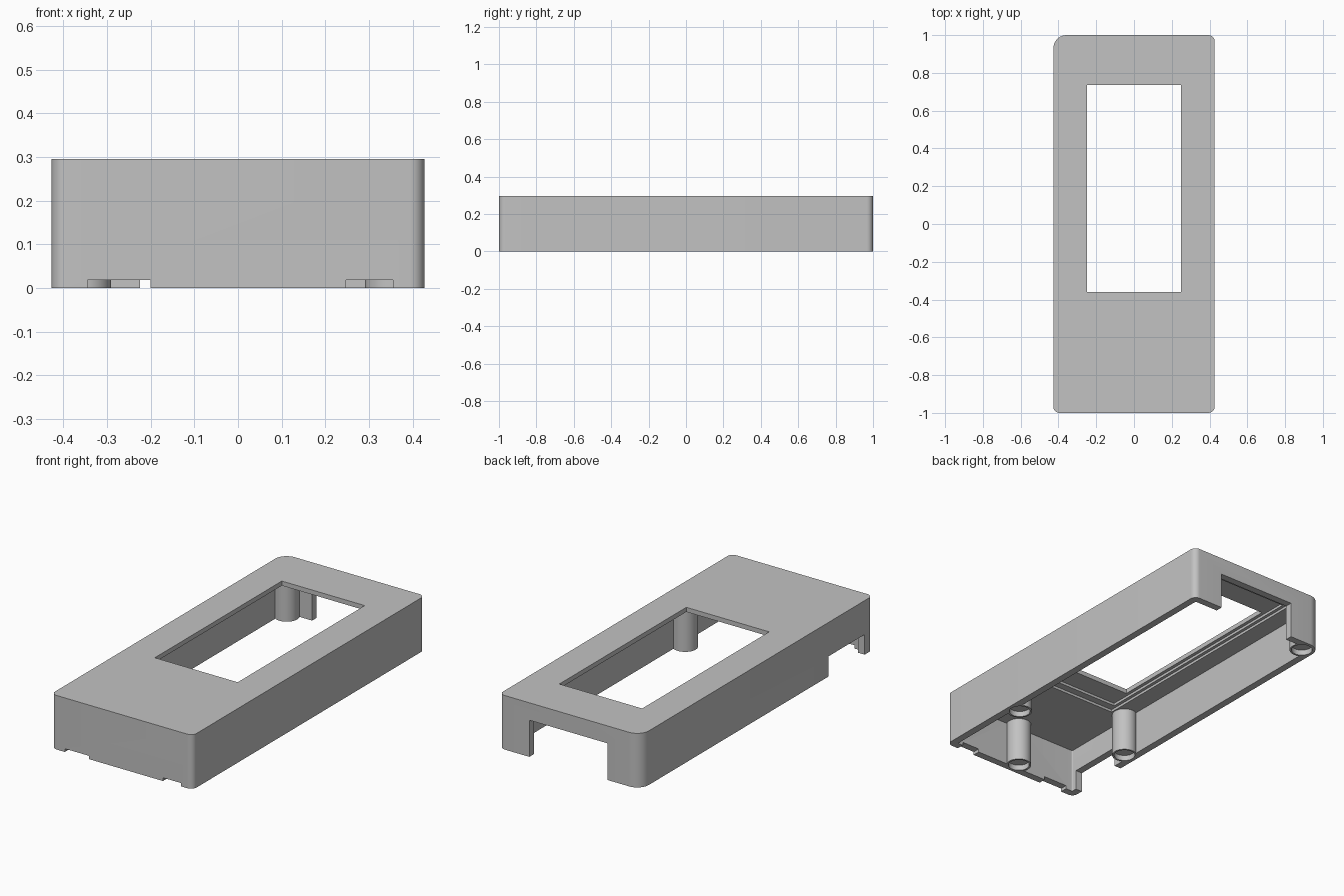
import bpy, bmesh, math

if "Cube" in bpy.data.objects:
    bpy.data.objects.remove(bpy.data.objects["Cube"], do_unlink=True)

grey = bpy.data.materials.new("light_grey_plastic")
grey.use_nodes = True
colour = (0.54, 0.54, 0.54, 1)
grey.diffuse_color = colour
grey.node_tree.nodes["Principled BSDF"].inputs["Base Color"].default_value = colour


def prism(name, outline, z0, z1):
    """Extrude a flat outline from z0 up to z1."""
    bm = bmesh.new()
    face = bm.faces.new([bm.verts.new((x, y, z0)) for x, y in outline])
    top = bmesh.ops.extrude_face_region(bm, geom=[face])["geom"]
    moved = [v for v in top if isinstance(v, bmesh.types.BMVert)]
    bmesh.ops.translate(bm, verts=moved, vec=(0, 0, z1 - z0))
    bmesh.ops.recalc_face_normals(bm, faces=bm.faces)
    mesh = bpy.data.meshes.new(name)
    bm.to_mesh(mesh)
    bm.free()
    mesh.materials.append(grey)
    obj = bpy.data.objects.new(name, mesh)
    bpy.context.collection.objects.link(obj)
    return obj


def box(name, x0, x1, y0, y1, z0, z1):
    return prism(name, [(x0, y0), (x1, y0), (x1, y1), (x0, y1)], z0, z1)


def disc(name, x, y, r, z0, z1, n=40):
    steps = [2 * math.pi * i / n for i in range(n)]
    return prism(name, [(x + r * math.cos(a), y + r * math.sin(a)) for a in steps], z0, z1)


def rounded(hx, hy, radius, back_radius, n=10):
    """Rounded rectangle with one larger corner at -x, +y."""
    points = []
    corners = [(1, 1, radius), (-1, 1, back_radius), (-1, -1, radius), (1, -1, radius)]
    for k, (sx, sy, r) in enumerate(corners):
        for i in range(n + 1):
            a = math.pi / 2 * (k + i / n)
            points.append((sx * (hx - r) + r * math.cos(a), sy * (hy - r) + r * math.sin(a)))
    return points


def combine(target, tool, operation):
    mod = target.modifiers.new(tool.name, "BOOLEAN")
    mod.object, mod.operation, mod.solver = tool, operation, "EXACT"
    tool.hide_render = True
    bpy.context.view_layer.update()
    graph = bpy.context.evaluated_depsgraph_get()
    baked = bpy.data.meshes.new_from_object(target.evaluated_get(graph))
    target.modifiers.clear()
    target.data = baked
    bpy.data.objects.remove(tool, do_unlink=True)


# Hollow case, open underneath
HX, HY, TOP, CEILING, WALL = 0.427, 1.0, 0.295, 0.242, 0.04
case = prism("case", rounded(HX, HY, 0.033, 0.07), 0, TOP)
cavity = prism("cavity", rounded(HX - WALL, HY - WALL, 0.005, 0.03), -0.1, CEILING)
combine(case, cavity, "DIFFERENCE")

# Screw posts, each with a shallow recess in its foot
posts = [(0, -0.93), (-0.355, -0.5), (0.355, -0.5), (-0.357, 0.93)]
for x, y in posts:
    combine(case, disc("post", x, y, 0.064, 0, CEILING + 0.01), "UNION")
for x, y in posts:
    combine(case, disc("post_recess", x, y, 0.054, -0.1, 0.03), "DIFFERENCE")

# Openings: window, stepped seat around it, port and cable notches
openings = [
    box("outer_seat", -0.285, 0.285, -0.52, 0.92, 0.2, 0.256),
    box("inner_seat", -0.268, 0.268, -0.48, 0.88, 0.2, 0.27),
    box("window", -0.25, 0.25, -0.36, 0.735, 0.2, 0.4),
    box("back_notch", -0.225, 0.245, 0.94, 1.1, -0.1, 0.2),
    box("side_notch", -0.5, -0.37, -0.93, -0.617, -0.1, 0.11),
    box("front_notch_right", -0.345, -0.2, -1.1, -0.95, -0.1, 0.018),
    box("front_notch_left", 0.247, 0.355, -1.1, -0.95, -0.1, 0.018),
]
for cutter in openings:
    combine(case, cutter, "DIFFERENCE")

bpy.ops.object.select_all(action="DESELECT")
case.select_set(True)
bpy.context.view_layer.objects.active = case
bpy.ops.object.shade_smooth_by_angle(angle=math.radians(30))
